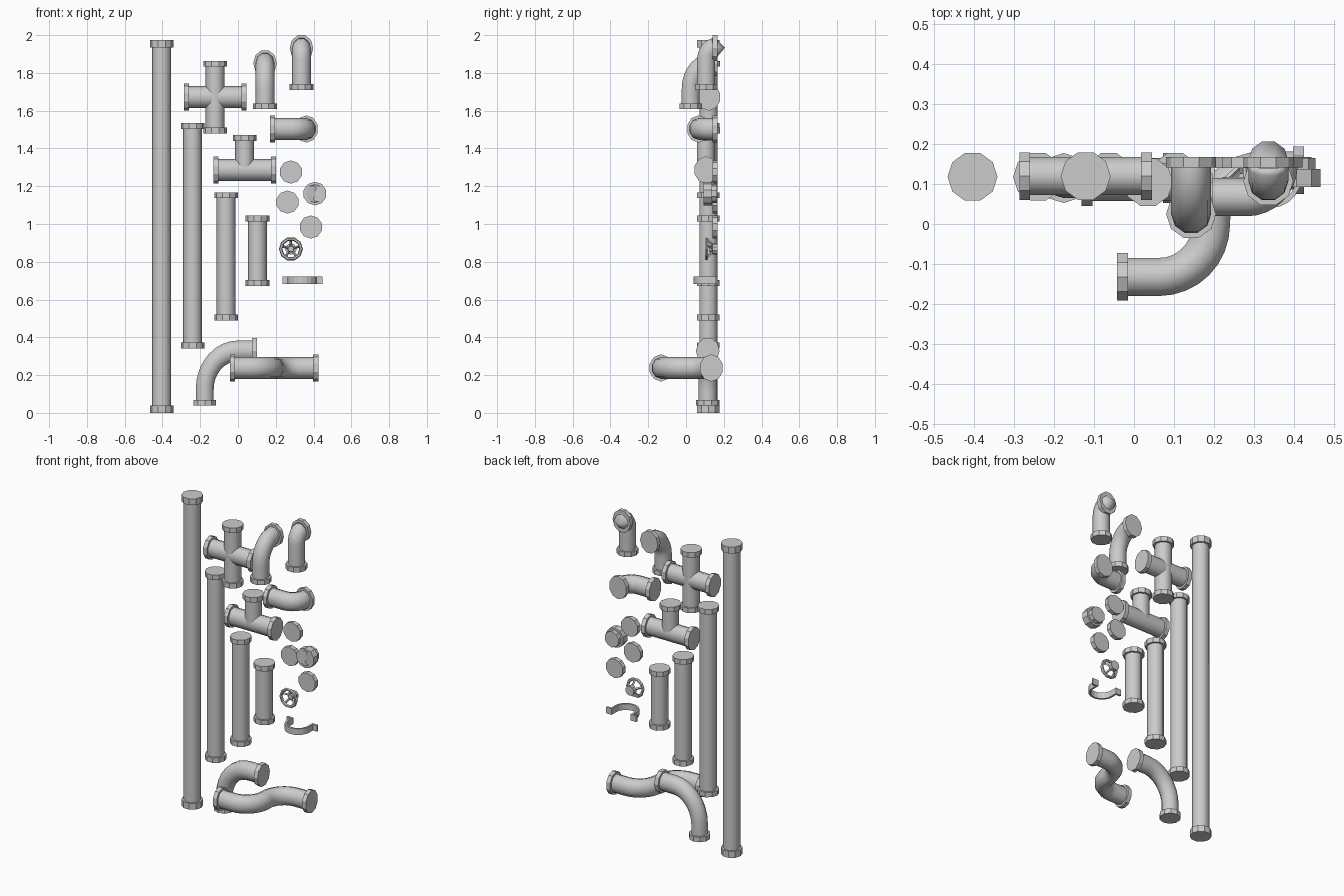
import bpy, bmesh, math
from mathutils import Vector as V

if "Cube" in bpy.data.objects:
    bpy.data.objects.remove(bpy.data.objects["Cube"])

K = 1.155        # vertical stretch of the fittings
R, FR, FT = 0.05, 0.0625, 0.027   # pipe radius, flange radius, flange thickness
X, Y, Z = V((1, 0, 0)), V((0, 1, 0)), V((0, 0, 1))


def rounded(pts, rad, n=8):
    """Polyline with quarter-circle corners."""
    out = [pts[0]]
    for p, c, q in zip(pts, pts[1:], pts[2:]):
        a, b = (p - c).normalized(), (q - c).normalized()
        for i in range(n + 1):
            t = math.pi / 2 * i / n
            out.append(c + (a + b) * rad - b * rad * math.cos(t) - a * rad * math.sin(t))
    return out + [pts[-1]]


def sweep(bm, path, radii, side, n=10, smooth=False):
    """Skin a round section along a path lying in the plane normal to side."""
    if not isinstance(radii, (list, tuple)):
        radii = [radii] * len(path)
    rings = []
    for i, p in enumerate(path):
        d = V((0, 0, 0))
        if i > 0:
            d += (p - path[i - 1]).normalized()
        if i < len(path) - 1:
            d += (path[i + 1] - p).normalized()
        if d.length < 1e-6:
            d = path[-1] - path[0]
        nrm = d.normalized().cross(side).normalized()
        rings.append([bm.verts.new(p + radii[i] * (math.cos(a) * side + math.sin(a) * nrm))
                      for a in (2 * math.pi * k / n for k in range(n))])
    for r0, r1 in zip(rings, rings[1:]):
        for k in range(n):
            f = bm.faces.new((r0[k], r0[(k + 1) % n], r1[(k + 1) % n], r1[k]))
            f.smooth = smooth
    bm.faces.new(rings[0][::-1])
    bm.faces.new(rings[-1])


def finish(name, bm, k=1.0):
    for v in bm.verts:
        v.co.z *= k
    bmesh.ops.recalc_face_normals(bm, faces=bm.faces[:])
    me = bpy.data.meshes.new(name)
    bm.to_mesh(me)
    bm.free()
    ob = bpy.data.objects.new(name, me)
    bpy.context.collection.objects.link(ob)
    return ob


def fitting(name, runs, side_list, bend=0.1, ft=FT):
    """Pipe runs with a flange on each end; ends at plain joints are marked by None."""
    bm = bmesh.new()
    for run, side in zip(runs, side_list):
        capped_start = run[0] is not None
        pts = [V((p[0], p[1], p[2] / K)) for p in run if p is not None]
        path = rounded(pts, bend)
        d0 = (pts[1] - pts[0]).normalized() * ft
        d1 = (pts[-2] - pts[-1]).normalized() * ft
        a = path[0] + d0 * 0.5 if capped_start else path[0]
        sweep(bm, [a] + path[1:-1] + [path[-1] + d1 * 0.5], R, side, smooth=True)
        if capped_start:
            sweep(bm, [pts[0], pts[0] + d0], FR, side)
        sweep(bm, [pts[-1] + d1, pts[-1]], FR, side)
    return finish(name, bm, K)


# straight pipes, longest to shortest
for name, x, z0, z1, ft in (("longest_pipe", -0.404, 0, 1.975, 0.035),
                            ("long_pipe", -0.24, 0.341, 1.534, FT),
                            ("medium_pipe", -0.063, 0.49, 1.168, FT),
                            ("short_pipe", 0.103, 0.672, 1.045, FT)):
    fitting(name, [[(x, 0.118, z0), (x, 0.118, z1)]], [X], ft=ft)

# cross and tee junctions
cx, cy, cz = -0.121, 0.12, 1.672
fitting("cross_junction", [[(cx, cy, cz - 0.192), (cx, cy, cz + 0.192)],
                           [(cx - 0.166, cy, cz), (cx + 0.166, cy, cz)]], [X, Z])
tx, ty, tz = 0.035, 0.105, 1.286
fitting("tee_junction", [[(tx - 0.166, ty, tz), (tx + 0.166, ty, tz)],
                         [None, (tx, ty, tz), (tx, ty, tz + 0.184)]], [Z, X])

# elbows
fitting("wide_elbow", [[(0.143, 0.025, 1.608), (0.143, 0.025, 1.851), (0.143, 0.168, 1.851)]], [X], 0.114)
fitting("tight_elbow", [[(0.336, 0.107, 1.709), (0.336, 0.107, 1.931), (0.336, 0.168, 1.931)]], [X], 0.052)
fitting("side_elbow", [[(0.169, 0.067, 1.503), (0.362, 0.067, 1.503), (0.362, 0.168, 1.503)]], [Z], 0.08)
fitting("long_bend", [[(-0.176, 0.115, 0.038), (-0.176, 0.115, 0.328), (0.1, 0.115, 0.328)]], [Y], 0.175)
fitting("s_bend", [[(-0.042, -0.1325, 0.238), (0.1925, -0.1325, 0.238),
                    (0.1925, 0.134, 0.238), (0.425, 0.134, 0.238)]], [Z], 0.13)

# end caps
for i, (x, z) in enumerate(((0.28, 1.275), (0.262, 1.116), (0.386, 0.984))):
    bm = bmesh.new()
    sweep(bm, [V((x, 0.14, z)), V((x, 0.168, z))], 0.061, Z)
    finish(f"end_cap_{i + 1}", bm)

# coupling: recessed collar with a narrower back
bm = bmesh.new()
x, z = 0.407, 1.161
sweep(bm, [V((x, y, z)) for y in (0.115, 0.092, 0.0921, 0.137, 0.1371, 0.165)],
      [0.047, 0.048, FR, FR, 0.05, 0.05], Z)
finish("coupling", bm)

# valve wheel: rim, five slanted spokes and hub
wx, wz = 0.28, 0.868
bpy.ops.mesh.primitive_torus_add(location=(wx, 0.109, wz), rotation=(math.pi / 2, 0, 0),
                                 major_segments=10, minor_segments=6,
                                 major_radius=0.054, minor_radius=0.0095)
bpy.context.object.name = "valve_rim"
bm = bmesh.new()
for i in range(5):
    a = math.pi / 2 + 2 * math.pi * i / 5
    r, t = V((math.cos(a), 0, math.sin(a))), V((-math.sin(a), 0, math.cos(a)))
    c = V((wx, 0, wz))
    sweep(bm, [c + r * 0.054 + Y * 0.11, c + r * 0.015 + Y * 0.145], 0.007, t, n=4)
finish("valve_spokes", bm)
bm = bmesh.new()
sweep(bm, [V((wx, y, wz)) for y in (0.125, 0.14, 0.1401, 0.166)], [0.015, 0.018, 0.03, 0.03], Z)
finish("valve_hub", bm)

# wall clamp: strap arched to the front with a tab each side
mx, my, t = 0.341, 0.118, 0.012
n = 10
arc = [math.pi * i / n for i in range(n + 1)]
outer = [(-0.106, 0.153), (-0.078, 0.153)] + [(-0.078 * math.cos(a), my - 0.078 * math.sin(a)) for a in arc] \
    + [(0.078, 0.153), (0.106, 0.153)]
ri = 0.078 - t
inner = [(-0.106, 0.165), (-ri, 0.165)] + [(-ri * math.cos(a), my - ri * math.sin(a)) for a in arc] \
    + [(ri, 0.165), (0.106, 0.165)]
bm = bmesh.new()
rows = [[bm.verts.new((mx + px, py, z)) for px, py in prof]
        for prof, z in ((outer, 0.682), (outer, 0.721), (inner, 0.721), (inner, 0.682))]
for a, b in zip(rows, rows[1:] + rows[:1]):
    for i in range(len(a) - 1):
        bm.faces.new((a[i], a[i + 1], b[i + 1], b[i]))
for e in (0, -1):
    bm.faces.new([r[e] for r in rows])
finish("wall_clamp", bm)
